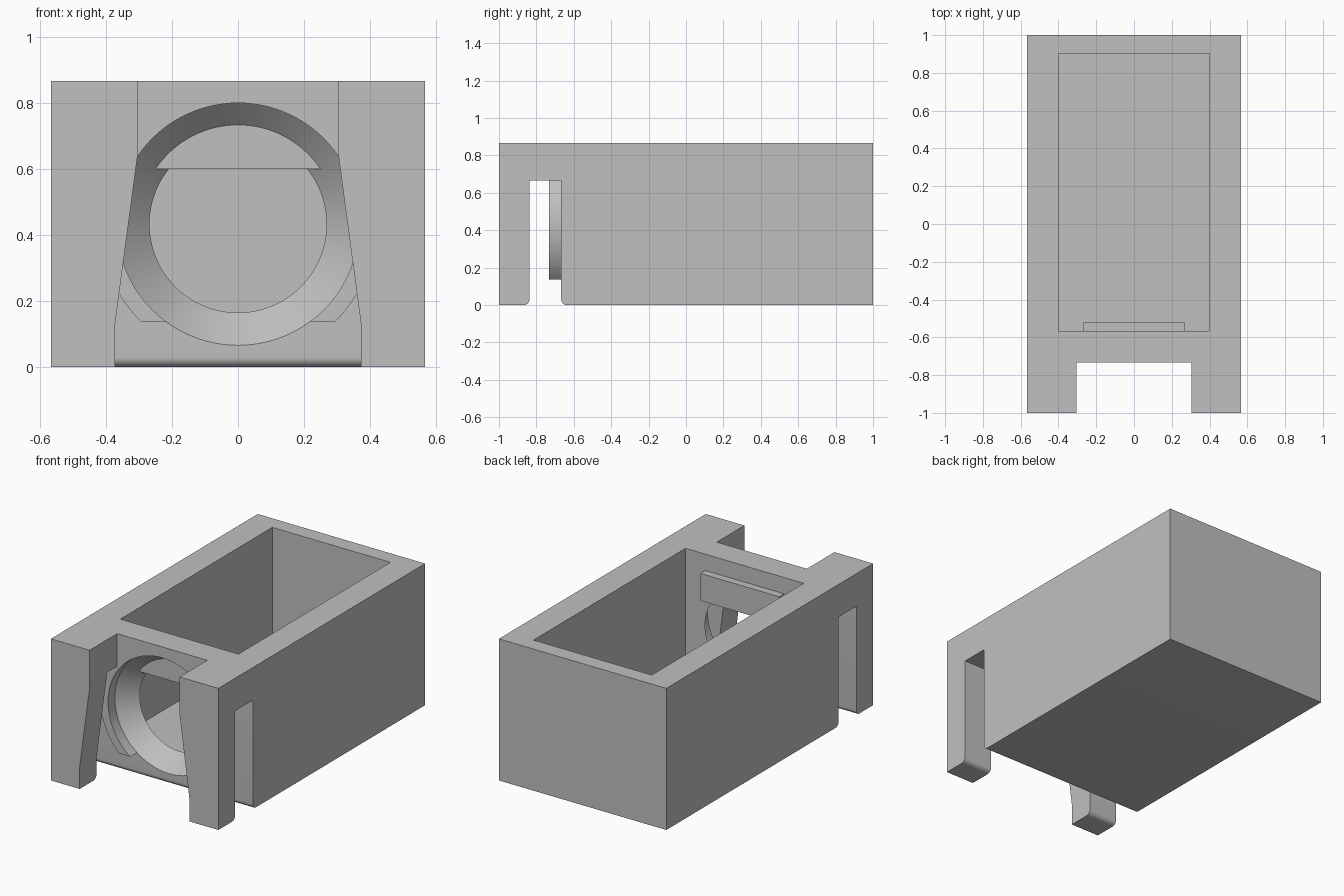
import bpy, bmesh, math

cube = bpy.data.objects.get("Cube")
if cube:
    bpy.data.objects.remove(cube, do_unlink=True)

HALF_W, HEIGHT = 0.567, 0.867       # outer half width and height
HOLE_Z = 0.433                      # height of the hole's axis
SLOT_FRONT, SLOT_BACK, SLOT_TOP = -0.837, -0.667, 0.667
NOTCH_BACK = -0.733
ROUND = 0.03

grey = bpy.data.materials.new("light_grey")
grey.use_nodes = True
grey.diffuse_color = (0.53, 0.53, 0.53, 1)
bsdf = next(n for n in grey.node_tree.nodes if n.type == 'BSDF_PRINCIPLED')
bsdf.inputs["Base Color"].default_value = grey.diffuse_color


def arc(cx, cy, r, start, end, steps):
    angles = [start + (end - start) * i / steps for i in range(steps + 1)]
    return [(cx + r * math.cos(a), cy + r * math.sin(a)) for a in angles]


def loft(name, rings):
    """Closed solid through a list of equal-length point rings."""
    bm = bmesh.new()
    loops = [[bm.verts.new(p) for p in ring] for ring in rings]
    n = len(loops[0])
    for a, b in zip(loops, loops[1:]):
        for i in range(n):
            j = (i + 1) % n
            bm.faces.new((a[i], a[j], b[j], b[i]))
    bm.faces.new(loops[0])
    bm.faces.new(loops[-1])
    bmesh.ops.recalc_face_normals(bm, faces=bm.faces)
    mesh = bpy.data.meshes.new(name)
    bm.to_mesh(mesh)
    bm.free()
    mesh.materials.append(grey)
    obj = bpy.data.objects.new(name, mesh)
    bpy.context.collection.objects.link(obj)
    return obj


def prism_x(name, pts, lo, hi):
    return loft(name, [[(x, y, z) for y, z in pts] for x in (lo, hi)])


def prism_y(name, pts, lo, hi):
    return loft(name, [[(x, y, z) for x, z in pts] for y in (lo, hi)])


def box(name, x, y0, y1, z0, z1):
    return prism_y(name, [(-x, z0), (x, z0), (x, z1), (-x, z1)], y0, y1)


def combine(target, tool, operation):
    mod = target.modifiers.new(tool.name, 'BOOLEAN')
    mod.operation = operation
    mod.solver = 'EXACT'
    mod.object = tool
    bpy.context.view_layer.objects.active = target
    bpy.ops.object.modifier_apply(modifier=mod.name)
    bpy.data.objects.remove(tool, do_unlink=True)


# Housing: side profile with the cross slot and its rounded lower edges
side = [(-1, HEIGHT), (-1, 0)]
side += arc(SLOT_FRONT - ROUND, ROUND, ROUND, -math.pi / 2, 0, 8)
side += [(SLOT_FRONT, SLOT_TOP), (SLOT_BACK, SLOT_TOP)]
side += arc(SLOT_BACK + ROUND, ROUND, ROUND, math.pi, 1.5 * math.pi, 8)
side += [(1, 0), (1, HEIGHT)]
housing = prism_x("housing", side, -HALF_W, HALF_W)

# Collar: disc with a flat bottom, standing out of the wall into the slot
r = 0.417
low = math.asin((0.137 - HOLE_Z) / r)
high = math.asin((0.7 - HOLE_Z) / r)
disc = arc(0, HOLE_Z, r, low, high, 24)
disc += arc(0, HOLE_Z, r, math.pi - high, math.pi - low, 24)
combine(housing, prism_y("collar", disc, NOTCH_BACK, -0.62), 'UNION')

# Front notch, flaring towards the bottom
half = [(0.372, -0.1), (0.372, 0.133), (0.305, 0.635), (0.305, 1)]
notch = half + [(-x, z) for x, z in reversed(half)]
combine(housing, prism_y("notch_cutter", notch, -1.1, NOTCH_BACK), 'DIFFERENCE')

# Open-topped compartment
combine(housing, box("compartment_cutter", 0.4, -0.567, 0.903, 0.15, 1),
        'DIFFERENCE')

# Round hole with a tapered seat
profile = [(-0.8, 0.367), (SLOT_BACK, 0.367), (-0.567, 0.268), (-0.4, 0.268)]
rings = [[(x, y, z) for x, z in arc(0, HOLE_Z, rad, 0, math.tau, 96)[:-1]]
         for y, rad in profile]
combine(housing, loft("hole_cutter", rings), 'DIFFERENCE')

# Retaining bar across the top of the hole
combine(housing, box("retaining_bar", 0.267, -0.6, -0.52, 0.6, 0.767), 'UNION')

# Smooth the curved parts, keep the corners sharp
for o in bpy.context.selected_objects:
    o.select_set(False)
housing.select_set(True)
bpy.context.view_layer.objects.active = housing
bpy.ops.object.shade_smooth_by_angle(angle=math.radians(30))
